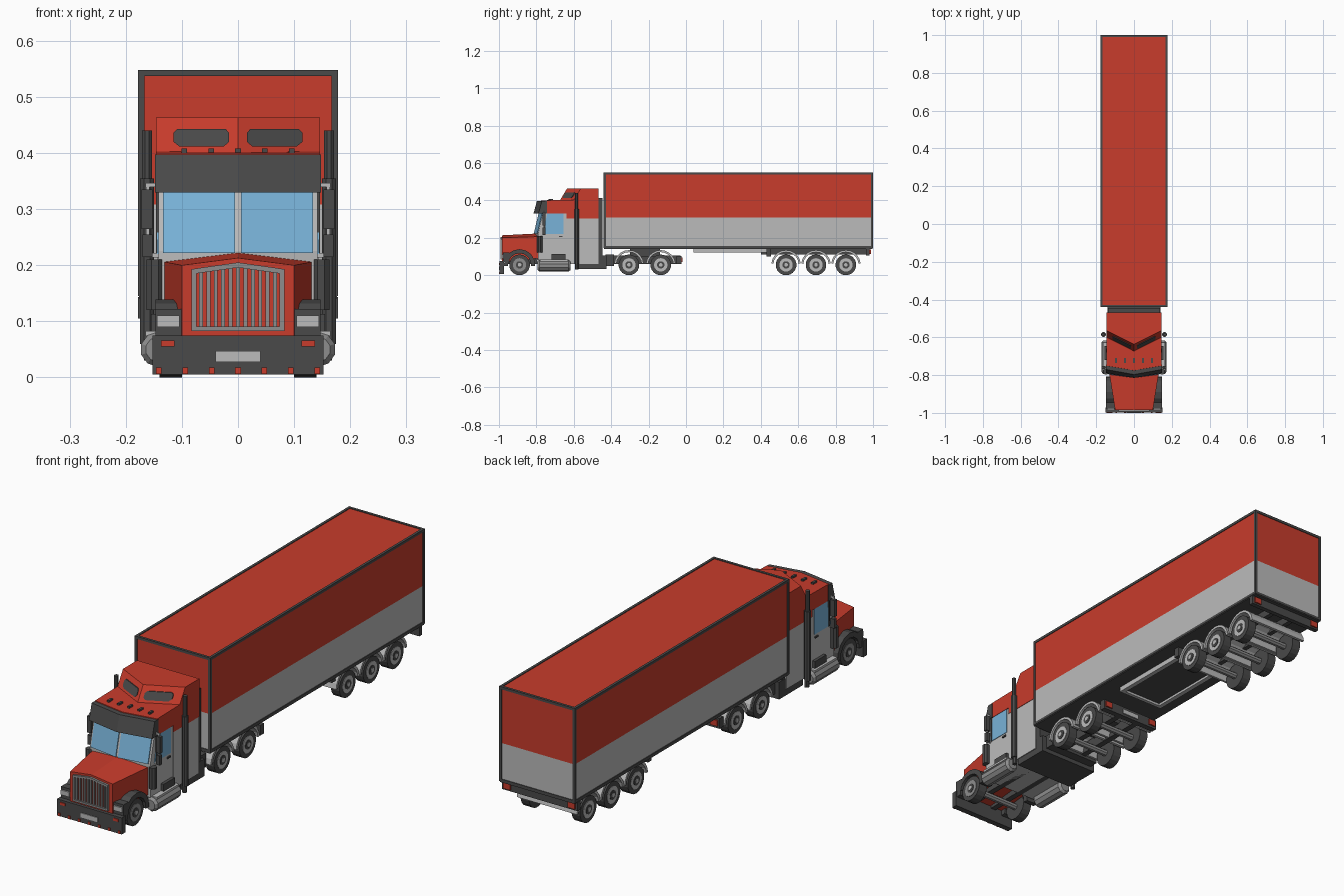
import bpy, bmesh, math
from mathutils import Vector

if "Cube" in bpy.data.objects:
    bpy.data.objects.remove(bpy.data.objects["Cube"])

def material(name, rgb):
    m = bpy.data.materials.new(name)
    m.diffuse_color = (*rgb, 1)
    m.use_nodes = True
    m.node_tree.nodes["Principled BSDF"].inputs["Base Color"].default_value = m.diffuse_color
    return m

RED = material("red paint", (0.58, 0.045, 0.025))
DARK = material("dark grey", (0.068, 0.068, 0.068))
LIGHT = material("light grey", (0.50, 0.50, 0.50))
MID = material("mid grey", (0.27, 0.27, 0.27))
GLASS = material("blue glass", (0.19, 0.45, 0.69))

def loft(name, loops, mat, closed=False):
    """Skin matching point loops; cap the ends unless the chain is closed."""
    bm = bmesh.new()
    rings = [[bm.verts.new(p) for p in loop] for loop in loops]
    n = len(rings[0])
    pairs = list(zip(rings, rings[1:])) + ([(rings[-1], rings[0])] if closed else [])
    for a, b in pairs:
        for i in range(n):
            j = (i + 1) % n
            bm.faces.new((a[i], a[j], b[j], b[i]))
    if not closed:
        bm.faces.new(rings[0])
        bm.faces.new(rings[-1])
    bmesh.ops.recalc_face_normals(bm, faces=bm.faces)
    me = bpy.data.meshes.new(name)
    bm.to_mesh(me)
    bm.free()
    me.materials.append(mat)
    ob = bpy.data.objects.new(name, me)
    bpy.context.collection.objects.link(ob)
    return ob

def box(name, x, y, z, mat):
    return loft(name, [[(x[0], y[0], k), (x[1], y[0], k), (x[1], y[1], k), (x[0], y[1], k)] for k in z], mat)

def pair(name, x, y, z, mat):
    for s, side in ((1, "right"), (-1, "left")):
        box(f"{name}_{side}", (s * x[0], s * x[1]), y, z, mat)

def across(name, xs, profile, mat, vee=0.0):
    """Side profile (y, z) carried across x; first vee points are pulled forward in the middle."""
    return loft(name, [[(x, y, z) for y, z in profile(x)] for x in xs], mat)

def tube(name, axis, c, length, r, mat, n=16, r2=None):
    loops = []
    for t, rad in ((-0.5, r), (0.5, r2 or r)):
        loop = []
        for i in range(n):
            a = 2 * math.pi * (i + 0.5) / n
            u, v, w = rad * math.cos(a), rad * math.sin(a), t * length
            off = {"x": (w, u, v), "y": (u, w, v), "z": (u, v, w)}[axis]
            loop.append(Vector(c) + Vector(off))
        loops.append(loop)
    return loft(name, loops, mat)

def arch(name, x, yc, zc, r0, r1, mat, a0=5, a1=175, n=10):
    loops = []
    for i in range(n + 1):
        a = math.radians(a0 + (a1 - a0) * i / n)
        c, s = math.cos(a), math.sin(a)
        loops.append([(x[k], yc + r * c, zc + r * s) for k, r in ((0, r0), (1, r0), (1, r1), (0, r1))])
    loft(name, loops, mat)

# ---- trailer: red over light body, dark edge frame
X, Y0, Y1, Z0, Z1, E = 0.178, -0.44, 1.0, 0.145, 0.548, 0.011
box("trailer_lower", (-X + .003, X - .003), (Y0 + .003, Y1 - .003), (Z0 + .003, 0.308), LIGHT)
box("trailer_upper", (-X + .003, X - .003), (Y0 + .003, Y1 - .003), (0.308, Z1 - .003), RED)
for y in ((Y0, Y0 + E), (Y1 - E, Y1)):
    pair("trailer_post", (X - E, X), y, (Z0, Z1), DARK)
    for z in ((Z0, Z0 + E), (Z1 - E, Z1)):
        box("trailer_cross_edge", (-X, X), y, z, DARK)
for z in ((Z0, Z0 + E), (Z1 - E, Z1)):
    pair("trailer_long_edge", (X - E, X), (Y0, Y1), z, DARK)
box("trailer_floor", (-X + .002, X - .002), (Y0 + .002, Y1 - .002), (0.141, 0.15), DARK)
pair("trailer_rail", (0.04, 0.06), (0.4, 0.97), (0.11, 0.145), DARK)
pair("underbox_side", (0.09, 0.11), (0.04, 0.43), (0.12, 0.145), LIGHT)
box("underbox_front", (-0.11, 0.11), (0.04, 0.055), (0.12, 0.145), LIGHT)
box("underbox_panel", (-0.09, 0.09), (0.05, 0.43), (0.13, 0.145), DARK)
box("trailer_wheel_bracket", (-0.14, 0.14), (0.43, 0.455), (0.10, 0.145), DARK)
box("trailer_rear_bumper", (-X, X), (0.962, 0.982), (0.105, 0.143), DARK)
pair("trailer_tail_lamp", (0.135, 0.168), (0.98, 0.988), (0.112, 0.137), RED)

# ---- wheels, axles and full width rear mudguards
for y in (-0.89, -0.305, -0.135, 0.535, 0.695, 0.855):
    zc = 0.055
    tube("axle", "x", (0, y, zc), 0.22, 0.014, MID, 8)
    for s in (1, -1):
        tube("tyre", "x", (s * 0.12, y, zc), 0.04, 0.0555, DARK, 18)
        tube("rim", "x", (s * 0.122, y, zc), 0.04, 0.036, MID if y < -0.5 else LIGHT, 18)
        tube("hub", "x", (s * 0.124, y, zc), 0.04, 0.02, DARK, 12)
        tube("hub_cap", "x", (s * 0.126, y, zc), 0.04, 0.01, LIGHT, 8)
    if y > -0.5:
        arch("mudguard", (-0.141, 0.141), y, zc, 0.068, 0.079, LIGHT)

# ---- tractor frame
pair("frame_rail", (0.035, 0.06), (-0.97, -0.03), (0.06, 0.105), DARK)
box("fifth_wheel", (-0.07, 0.07), (-0.30, -0.14), (0.10, 0.145), DARK)
box("frame_centre", (-0.14, 0.14), (-0.585, -0.425), (0.032, 0.105), DARK)
box("frame_step", (-0.12, 0.12), (-0.43, -0.385), (0.05, 0.11), DARK)
box("cab_floor", (-0.13, 0.13), (-0.80, -0.58), (0.06, 0.085), LIGHT)
box("tractor_tail_bar", (-0.14, 0.14), (-0.05, -0.025), (0.06, 0.103), DARK)
pair("tractor_tail_lamp", (0.1, 0.133), (-0.026, -0.019), (0.07, 0.095), RED)
box("rear_plate", (-0.04, 0.04), (-0.026, -0.02), (0.07, 0.09), LIGHT)

# ---- bumper with lamps and plate
box("front_bumper", (-0.152, 0.152), (-0.997, -0.972), (0.005, 0.075), DARK)
box("front_plate", (-0.04, 0.04), (-1.0, -0.99), (0.028, 0.047), LIGHT)
pair("turn_lamp", (0.113, 0.137), (-1.0, -0.99), (0.055, 0.066), RED)
for i in range(-3, 4):
    box("bumper_marker", (i * 0.047 - .005, i * 0.047 + .005), (-1.0, -0.99), (0.006, 0.018), RED)

# ---- hood and grille
def hood_loop(y, w, zb, zs, zm):
    return [(-w, y, zb), (-w, y, zs), (0, y, zm), (w, y, zs), (w, y, zb)]
loft("hood", [hood_loop(-0.79, 0.131, 0.09, 0.206, 0.223), hood_loop(-0.984, 0.10, 0.07, 0.20, 0.213)], RED)

def plate_xz(name, pts, y0, y1, mat):
    loft(name, [[(x, y, z) for x, z in pts] for y in (y0, y1)], mat)
pair("grille_side", (0.074, 0.083), (-0.993, -0.98), (0.083, 0.193), MID)
box("grille_base", (-0.083, 0.083), (-0.993, -0.98), (0.083, 0.091), MID)
for s in (1, -1):
    plate_xz("grille_top", [(0, 0.205), (s * .083, 0.193), (s * .083, 0.184), (0, 0.196)], -0.993, -0.98, MID)
for i in range(-5, 6):
    x = i * 0.0132
    box("grille_bar", (x - .0035, x + .0035), (-0.990, -0.98), (0.088, 0.197 - abs(x) * 0.14), MID)

# ---- front fenders and headlights
for s in (1, -1):
    arch("front_fender", (s * 0.095, s * 0.147), -0.89, 0.055, 0.062, 0.084, DARK, -5, 185, 8)
pair("headlight_housing", (0.10, 0.147), (-0.978, -0.945), (0.07, 0.122), DARK)
pair("headlight", (0.104, 0.144), (-0.984, -0.97), (0.09, 0.110), LIGHT)

# ---- cab: V-shaped front, light below the roof line
CW, CX = 0.142, (-0.142, 0, 0.142)
def screen_y(x, z):
    return -0.81 + 0.025 * (z - 0.225) / 0.105 + 0.02 * abs(x) / CW
across("cab_lower", CX, lambda x: [(screen_y(x, 0.225), 0.08), (screen_y(x, 0.225), 0.225),
       (screen_y(x, 0.33), 0.33), (-0.60, 0.33), (-0.60, 0.08)], LIGHT)
WX = (-0.146, 0, 0.146)
across("cab_roof", WX, lambda x: [(-0.785 + 0.17 * abs(x), 0.33), (-0.775 + 0.17 * abs(x), 0.40),
       (-0.58, 0.403), (-0.58, 0.33)], RED)
across("sun_visor", (-0.148, 0, 0.148), lambda x: [(y + 0.18 * abs(x), z) for y, z in
       ((-0.815, 0.33), (-0.797, 0.397), (-0.77, 0.397), (-0.77, 0.33))], DARK)
for i in range(-2, 3):
    box("roof_marker", (i * 0.048 - .005, i * 0.048 + .005), (-0.735, -0.71), (0.398, 0.408), DARK)

# windscreen halves and side windows
for s in (1, -1):
    pts = [(s * 0.005, 0.222), (s * 0.134, 0.222), (s * 0.134, 0.332), (s * 0.005, 0.332)]
    loft("windscreen", [[(x, screen_y(x, z) + d, z) for x, z in pts] for d in (-0.004, 0.003)], GLASS)
    win = [(-0.765, 0.22), (-0.655, 0.22), (-0.655, 0.33), (-0.742, 0.33)]
    loft("side_window", [[(s * x, y, z) for y, z in win] for x in (0.138, 0.1445)], GLASS)
pair("window_post", (0.14, 0.146), (-0.757, -0.75), (0.22, 0.33), DARK)
pair("door_handle", (0.14, 0.147), (-0.68, -0.66), (0.203, 0.21), DARK)

# ---- sleeper with raked V-shaped roof fairing
box("sleeper_lower", (-0.144, 0.144), (-0.64, -0.468), (0.06, 0.302), LIGHT)
box("sleeper_upper", (-0.146, 0.146), (-0.64, -0.468), (0.302, 0.40), RED)
def fairing_y(x, z):
    return -0.674 + 0.038 * (z - 0.40) / 0.063 + 0.5 * abs(x)
across("roof_fairing", WX, lambda x: [(fairing_y(x, 0.395), 0.395), (fairing_y(x, 0.463), 0.463),
       (-0.468, 0.463), (-0.468, 0.395)], RED)
for s in (1, -1):
    pts = [(s * x, z) for x, z in ((.016, .42), (.025, .412), (.105, .412), (.115, .42),
                                   (.115, .436), (.108, .443), (.022, .443), (.016, .436))]
    loft("fairing_window", [[(x, fairing_y(x, z) + d, z) for x, z in pts] for d in (-0.004, 0.003)], DARK)
box("sleeper_back_panel", (-0.138, 0.138), (-0.469, -0.446), (0.06, 0.412), DARK)

# ---- side equipment
for s in (1, -1):
    tube("exhaust_muffler", "z", (s * 0.162, -0.585, 0.207), 0.295, 0.0135, DARK, 8)
    tube("exhaust_pipe", "z", (s * 0.162, -0.585, 0.395), 0.09, 0.0095, DARK, 8)
    tube("exhaust_base", "z", (s * 0.158, -0.585, 0.06), 0.06, 0.010, DARK, 8)
    tube("fuel_tank", "y", (s * 0.143, -0.705, 0.05), 0.155, 0.031, MID, 10)
    for y, e0, e1 in ((-0.788, 0.022, 0.031), (-0.622, 0.031, 0.022)):
        tube("tank_end", "y", (s * 0.143, y, 0.05), 0.011, e0, MID, 10, e1)
    tube("air_cleaner", "z", (s * 0.148, -0.783, 0.165), 0.09, 0.016, DARK, 8)
pair("tank_step", (0.11, 0.155), (-0.72, -0.645), (0.078, 0.113), DARK)
pair("tank_tread", (0.12, 0.165), (-0.78, -0.63), (0.074, 0.083), LIGHT)
pair("mirror", (0.152, 0.172), (-0.768, -0.752), (0.265, 0.335), DARK)
pair("small_mirror", (0.152, 0.170), (-0.768, -0.752), (0.215, 0.255), DARK)
for z in (0.218, 0.343):
    pair("mirror_arm", (0.138, 0.165), (-0.763, -0.757), (z - .004, z + .004), LIGHT)
pair("mirror_stay", (0.158, 0.164), (-0.763, -0.757), (0.214, 0.347), LIGHT)
